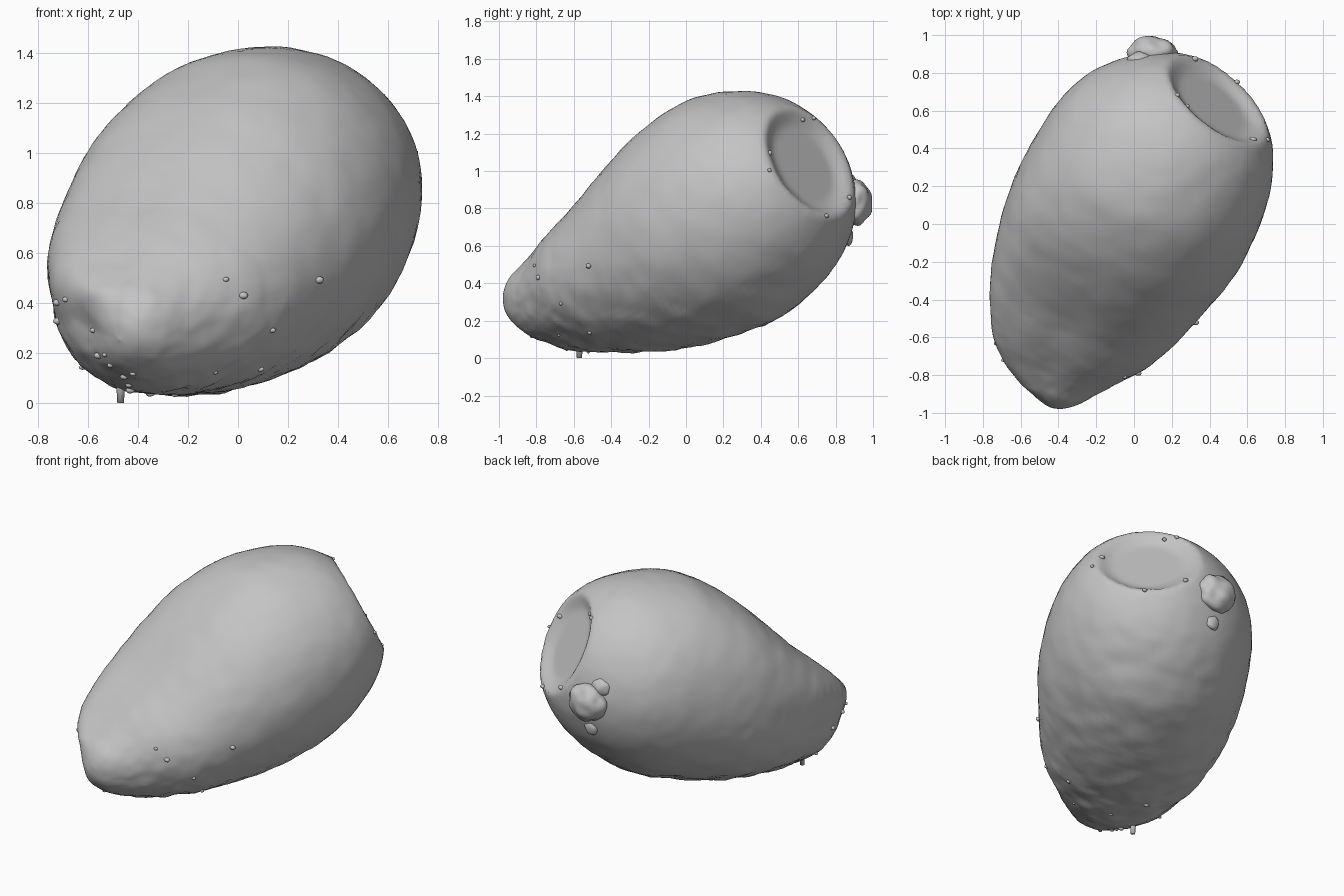
import bpy, bmesh, math, random
from mathutils import Vector, noise

random.seed(4)
cube = bpy.data.objects.get("Cube")
if cube:
    bpy.data.objects.remove(cube)

stone = bpy.data.materials.new("pale_grey")
stone.use_nodes = True
grey = (0.55, 0.55, 0.55, 1)
stone.diffuse_color = grey
stone.node_tree.nodes["Principled BSDF"].inputs["Base Color"].default_value = grey

# Frame of the leaning body: long axis, sideways and upward directions
ORIGIN = Vector((-0.02, 0, 0.69))
AXIS = Vector((0.38, 0.85, 0.36)).normalized()
SIDE = AXIS.cross(Vector((0, 0, 1))).normalized()
UP = SIDE.cross(AXIS)
DISH_NORMAL = Vector((0.58, 0.69, 0.44)).normalized()
DISH_LEVEL = 0.875
DISH_DEPTH = 0.04
DENT = Vector((-0.58, -0.85, 0.32))
DENT_RADIUS = 0.2

# Cross-sections: position on axis, side shift, up shift,
# side radius, up radius, swelling of the upper right quarter
SECTIONS = [
    (-1.14, -.03, -.03, 0, 0, 0),
    (-1.12, -.03, -.03, .09, .08, .02),
    (-1.05, -.03, -.04, .18, .17, .05),
    (-.89, -.06, -.075, .33, .275, .08),
    (-.71, -.05, -.075, .45, .355, .08),
    (-.53, -.05, -.075, .53, .425, .07),
    (-.26, -.04, -.05, .60, .53, .05),
    (0, -.02, -.02, .64, .60, .04),
    (.3, -.005, 0, .635, .63, .015),
    (.57, .005, .01, .58, .56, 0),
    (.77, .02, .01, .46, .445, 0),
    (.925, .03, 0, .25, .25, 0),
    (.985, .03, 0, 0, 0, 0),
]


def finish(name, bm):
    """Turn a bmesh into a smooth grey object."""
    bmesh.ops.recalc_face_normals(bm, faces=bm.faces)
    mesh = bpy.data.meshes.new(name)
    bm.to_mesh(mesh)
    bm.free()
    mesh.materials.append(stone)
    for face in mesh.polygons:
        face.use_smooth = True
    obj = bpy.data.objects.new(name, mesh)
    bpy.context.collection.objects.link(obj)


def blend(a, b, c, d, f):
    """Smooth curve through b and c."""
    return 0.5 * (2 * b + (c - a) * f + (2 * a - 5 * b + 4 * c - d) * f * f
                  + (3 * b - a - 3 * c + d) * f ** 3)


def section_at(index, f):
    last = len(SECTIONS) - 1
    rows = [SECTIONS[min(max(index + k, 0), last)] for k in (-1, 0, 1, 2)]
    return [blend(*column, f) for column in zip(*rows)]


def weather(p):
    """Fine dents, rougher on the underside."""
    rough = 0.004 + 0.008 * max(0, min(1, (0.6 - p.z) * 2))
    return rough * (noise.noise(p * 9) + 0.5 * noise.noise(p * 22))


# Body: oval rings lofted along the axis
SEGMENTS, STEPS = 96, 9
bm = bmesh.new()
rings = []
stations = [(i, k / STEPS) for i in range(len(SECTIONS) - 1) for k in range(STEPS)]
stations.append((len(SECTIONS) - 2, 1.0))
for index, f in stations:
    t, ds, du, rs, ru, swell = section_at(index, f)
    ring = []
    for j in range(SEGMENTS):
        angle = math.tau * j / SEGMENTS
        c, s = math.cos(angle), math.sin(angle)
        p = ORIGIN + AXIS * t + SIDE * (ds + max(rs, 0) * c)
        p += UP * (du + max(ru, 0) * s)
        bulge = swell * (2 * c * s) ** 2 if c < 0 < s else 0
        rough = weather(p) * min(1, max(rs, 0) * 5)
        ring.append(bm.verts.new(p + (SIDE * c + UP * s) * (bulge + rough)))
    rings.append(ring)
for lower, upper in zip(rings, rings[1:]):
    for j in range(SEGMENTS):
        k = (j + 1) % SEGMENTS
        bm.faces.new((lower[j], lower[k], upper[k], upper[j]))
bmesh.ops.remove_doubles(bm, verts=bm.verts, dist=0.0005)

for v in bm.verts:
    # Hollow dish: sink everything above the slanted rim
    excess = (v.co - ORIGIN).dot(DISH_NORMAL) - DISH_LEVEL
    if excess > 0:
        f = min(1, excess / 0.06)
        v.co -= DISH_NORMAL * (excess + DISH_DEPTH * f * f * (3 - 2 * f))
    # Shallow dent on the tip
    near = 1 - ((v.co - DENT).length / DENT_RADIUS) ** 2
    if near > 0:
        v.co += AXIS * 0.04 * near ** 2
spots = [v.co.copy() for v in bm.verts]
finish("egg_shaped_body", bm)


def lump(name, centre, size, detail=3):
    """Rough rounded lump."""
    bm = bmesh.new()
    bmesh.ops.create_icosphere(bm, subdivisions=detail, radius=1)
    for v in bm.verts:
        swell = 1 + 0.15 * noise.noise(v.co * 1.7 + Vector(centre) * 9)
        v.co = Vector(centre) + Vector([c * s * swell for c, s in zip(v.co, size)])
    finish(name, bm)


# Knob and broken crust beside the dish
lump("knob", (0.1, 0.9, 0.83), (0.13, 0.095, 0.12), 4)
lump("crust_upper", (0.03, 0.86, 0.94), (0.07, 0.05, 0.06))
lump("crust_side", (-0.04, 0.83, 0.86), (0.05, 0.04, 0.05))
lump("crust_lower", (0.1, 0.86, 0.65), (0.05, 0.035, 0.05))

# Crumbs along the low front and the rim
low = [p for p in spots if p.z < 0.5 and -0.85 < p.y < -0.2]
rim = [p for p in spots
       if abs((p - ORIGIN).dot(DISH_NORMAL) - DISH_LEVEL) < 0.02]
for group, count in ((low, 20), (rim, 6)):
    for place in random.sample(group, count):
        r = random.uniform(0.008, 0.015)
        lump("crumb", place, (r * 1.4, r, r), 2)

# Small stalk hanging to the ground
bm = bmesh.new()
bmesh.ops.create_cone(bm, cap_ends=True, segments=10, radius1=0.014,
                      radius2=0.022, depth=0.14)
bmesh.ops.translate(bm, verts=bm.verts, vec=(-0.47, -0.57, 0.07))
finish("stalk", bm)
